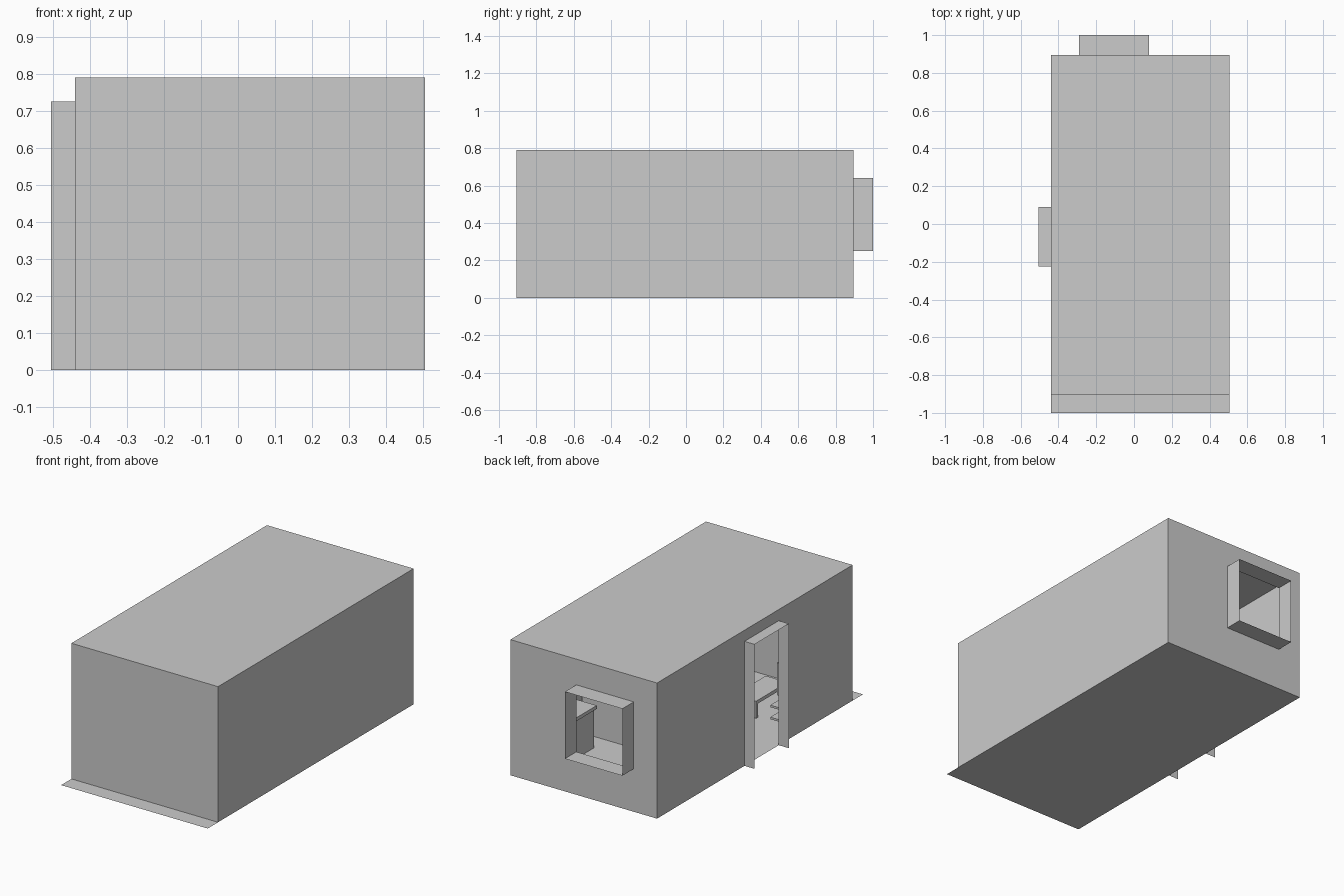
import bpy

if "Cube" in bpy.data.objects:
    bpy.data.objects.remove(bpy.data.objects["Cube"])

# Room extents, door and window openings
X0, X1, Y0, Y1, H = -0.44, 0.505, -0.905, 0.895, 0.79
DOOR = (-0.225, 0.09, 0.0, 0.725)
WIN = (-0.29, 0.08, 0.25, 0.64)


def mesh(name, verts, faces):
    me = bpy.data.meshes.new(name)
    me.from_pydata(verts, [], faces)
    ob = bpy.data.objects.new(name, me)
    bpy.context.collection.objects.link(ob)
    return ob


def sheet(name, a, b):
    """Flat rectangle between two corners that share one coordinate."""
    (ax, ay, az), (bx, by, bz) = a, b
    if az == bz:
        v = [(ax, ay, az), (bx, ay, az), (bx, by, az), (ax, by, az)]
    else:
        v = [(ax, ay, az), (bx, by, az), (bx, by, bz), (ax, ay, bz)]
    return mesh(name, v, [(0, 1, 2, 3)])


def box(name, a, b):
    v = [(x, y, z) for x in (a[0], b[0]) for y in (a[1], b[1]) for z in (a[2], b[2])]
    f = [(0, 1, 3, 2), (4, 6, 7, 5), (0, 4, 5, 1), (2, 3, 7, 6), (0, 2, 6, 4), (1, 5, 7, 3)]
    return mesh(name, v, f)


def holed_wall(name, place, u0, u1, hole):
    """One-sheet wall with a rectangular opening; place maps (u, z) to 3D."""
    outer = [(u0, 0), (u1, 0), (u1, H), (u0, H)]
    a, b, c, d = hole
    inner = [(a, c), (b, c), (b, d), (a, d)]
    faces = [(i, (i + 1) % 4, 4 + (i + 1) % 4, 4 + i) for i in range(4)]
    if c == 0:                       # opening reaches the floor
        faces = faces[1:]
    return mesh(name, [place(*p) for p in outer + inner], faces)


def frame(name, place, hole, depth, sides):
    """Sleeve of sheets projecting outwards from an opening."""
    a, b, c, d = hole
    rim = [(a, c), (b, c), (b, d), (a, d)]
    v = [place(*p, 0) for p in rim] + [place(*p, depth) for p in rim]
    return mesh(name, v, [(i, (i + 1) % 4, 4 + (i + 1) % 4, 4 + i) for i in sides])


# Shell
sheet("floor", (X0, -1.0, 0), (X1, Y1, 0))
sheet("ceiling", (X0, Y0, H), (X1, Y1, H))
sheet("front_wall", (X0, Y0, 0), (X1, Y0, H))
sheet("right_wall", (X1, Y0, 0), (X1, Y1, H))
holed_wall("left_wall", lambda u, z: (X0, u, z), Y0, Y1, DOOR)
holed_wall("back_wall", lambda u, z: (u, Y1, z), X0, X1, WIN)

# Door and window surrounds
frame("door_frame", lambda u, z, d: (X0 - d, u, z), DOOR, 0.065, (1, 2, 3))
frame("window_frame", lambda u, z, d: (u, Y1 + d, z), WIN, 0.105, (0, 1, 2, 3))

# Cabinet with worktop by the right wall
box("cabinet_body", (0.34, 0.36, 0), (0.50, 0.86, 0.225))
box("cabinet_top", (0.33, 0.35, 0.225), (0.50, 0.87, 0.245))

# Wardrobe
box("wardrobe", (0.20, -0.10, 0), (0.50, 0.245, 0.45))

# Low table
tx0, tx1, ty0, ty1 = -0.15, -0.01, -0.72, -0.43
box("table_top", (tx0, ty0, 0.08), (tx1, ty1, 0.10))
for i, x in enumerate((tx0, tx1 - 0.02)):
    for j, y in enumerate((ty0, ty1 - 0.02)):
        box(f"table_leg_{i}{j}", (x, y, 0), (x + 0.02, y + 0.02, 0.08))

# Open shelves on the left wall
for i, z in enumerate((0.10, 0.17)):
    box(f"shelf_board_{i}", (-0.435, -0.62, z), (-0.34, -0.29, z + 0.012))
box("shelf_upper", (-0.435, -0.62, 0.24), (-0.37, -0.31, 0.43))
box("shelf_side", (-0.435, -0.635, 0), (-0.34, -0.62, 0.43))
